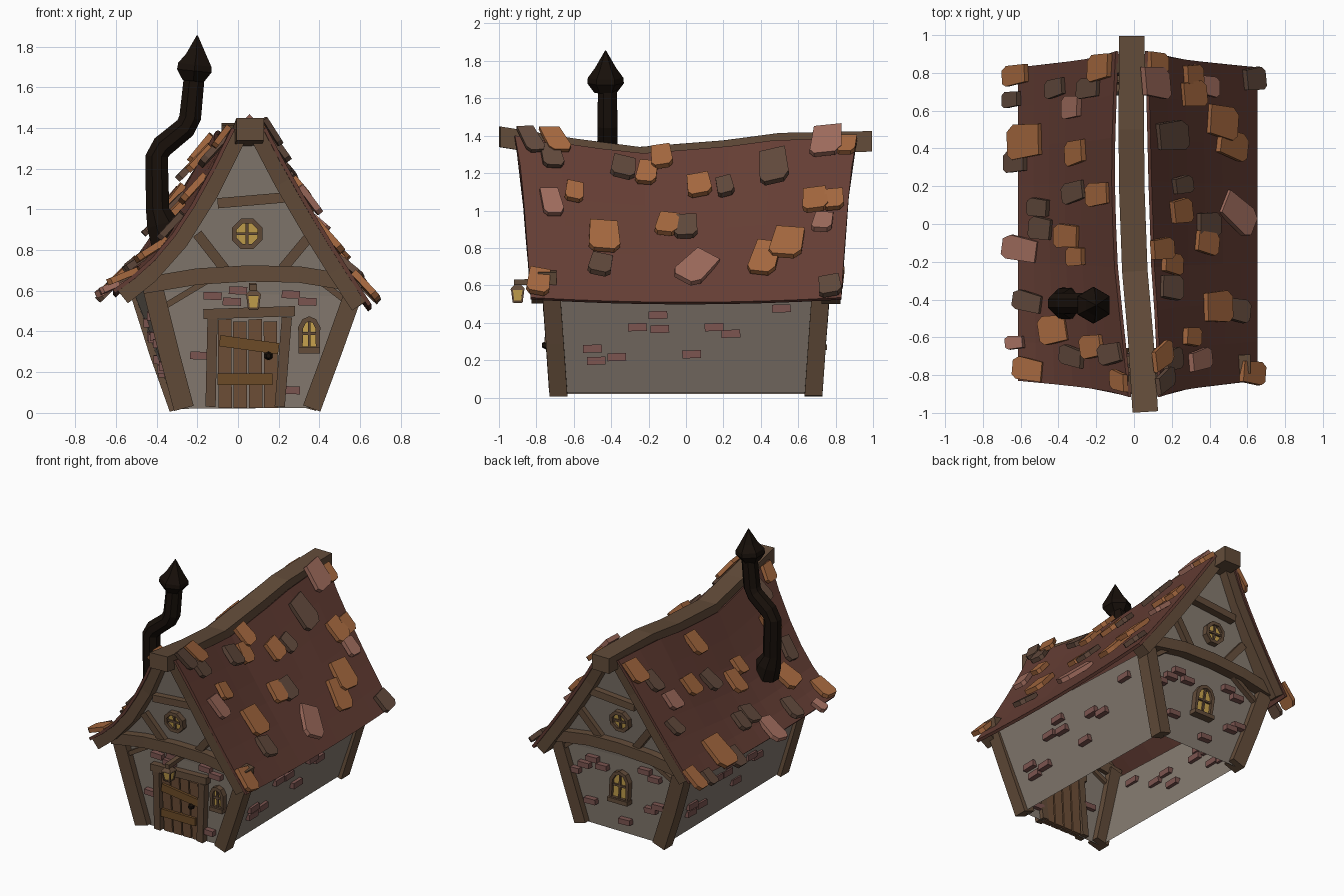
import bpy, bmesh, math, random
from mathutils import Vector as V

if "Cube" in bpy.data.objects:
    bpy.data.objects.remove(bpy.data.objects["Cube"])

random.seed(4)
COL = dict(wall=(.24, .2, .165), roof=(.13, .048, .035), wood=(.125, .073, .042), plank=(.16, .08, .04),
           strap=(.15, .07, .02), glass=(.6, .38, .08), dark=(.009, .005, .003), brick=(.2, .09, .08),
           orange=(.38, .14, .05), brown=(.12, .067, .045), pink=(.35, .15, .11))
MAT = {}
for k, c in COL.items():
    MAT[k] = bpy.data.materials.new(k)
    MAT[k].diffuse_color = (*c, 1)


def finish(name, bm, mat):
    bmesh.ops.recalc_face_normals(bm, faces=bm.faces)
    me = bpy.data.meshes.new(name)
    bm.to_mesh(me)
    bm.free()
    me.materials.append(MAT[mat])
    bpy.context.collection.objects.link(bpy.data.objects.new(name, me))


def loft(name, rings, mat, closed=False):
    """Skin a list of point rings, capping the ends unless the path is closed."""
    bm = bmesh.new()
    rs = [[bm.verts.new(p) for p in r] for r in rings]
    n = len(rs[0])
    for a, b in zip(rs, rs[1:] + rs[:1] if closed else rs[1:]):
        for i in range(n):
            bm.faces.new((a[i], a[(i + 1) % n], b[(i + 1) % n], b[i]))
    if not closed:
        bm.faces.new(rs[0])
        bm.faces.new(rs[-1])
    finish(name, bm, mat)


def tangents(pts, closed=False):
    n = len(pts)
    if closed:
        return [(pts[(i + 1) % n] - pts[i - 1]).normalized() for i in range(n)]
    return [(pts[min(i + 1, n - 1)] - pts[max(i - 1, 0)]).normalized() for i in range(n)]


def beam(name, pts, w, d, mat="wood", axis=V((0, 1, 0)), closed=False):
    """Rectangular bar along a path; d is measured along axis."""
    pts = [V(p) for p in pts]
    rings = []
    for p, t in zip(pts, tangents(pts, closed)):
        s = t.cross(axis).normalized() * w / 2
        u = axis * d / 2
        rings.append([p + s + u, p - s + u, p - s - u, p + s - u])
    loft(name, rings, mat, closed)


def tube(name, pts, radii, n, mat):
    pts = [V(p) for p in pts]
    rings = []
    for p, t, r in zip(pts, tangents(pts), radii):
        b = t.cross(V((0, 1, 0))).normalized() if abs(t.y) < .9 else V((1, 0, 0))
        c = t.cross(b)
        rings.append([p + (b * math.cos(a) + c * math.sin(a)) * r
                      for a in [math.tau * (i + .5) / n for i in range(n)]])
    loft(name, rings, mat)


def interp(tab, y):
    for (a, p), (b, q) in zip(tab, tab[1:]):
        if y <= b:
            return p + (q - p) * (y - a) / (b - a)
    return tab[-1][1]


RX = [(-1, .06), (-.6, .035), (-.2, .0), (.3, -.015), (1, -.012)]
RZ = [(-1, 1.45), (-.6, 1.385), (-.25, 1.34), (.2, 1.375), (.5, 1.415), (1, 1.425)]


def R(s, t, v):
    """Roof surface: side s, t from ridge to eave, v from front -1 to back 1."""
    y = v * (.915 - .085 * t ** .6)
    x0, z0 = interp(RX, y) + s * (.085 + .022 * (1 - v * v)), interp(RZ, y) - .035
    x1 = .655 if s > 0 else -.615
    z1 = (.51 if s > 0 else .58) + .025 * v * v
    sag = .02 if s > 0 else .07 - .05 * v
    return V((x0 + (x1 - x0) * t, y, z0 + (z1 - z0) * t - sag * math.sin(math.pi * t)))


def frame(s, t, v):
    d = (R(s, t + .02, v) - R(s, max(t - .02, 0), v)).normalized()
    a = (R(s, t, v + .02) - R(s, t, v - .02)).normalized()
    n = a.cross(d) * s
    return a, d, n if n.z > 0 else -n


def shift(g, z):
    """The back gable sits a little further left than the front one."""
    return min(.07, .02 + .09 * z) if g > 0 else 0


def G(g, x, z, off=0):
    """Point on a gable (g=-1 front, 1 back), leaning out with height."""
    return V((x - shift(g, z), g * (.68 + .07 * z + .08 * max(z - .6, 0) + off), z))


# roof sheets and ridge beam
T = [i / 6 for i in range(7)]
for s, nm in ((1, "right"), (-1, "left")):
    loft("roof_" + nm, [[R(s, t, v) for t in T] + [R(s, t, v) - frame(s, t, v)[2] * .02 for t in T[::-1]]
                        for v in [i / 4 - 1 for i in range(9)]], "roof")
beam("ridge_beam", [(interp(RX, y), y, interp(RZ, y) - .055) for y in (-.995, -.6, -.25, .2, .5, .995)],
     .135, .11, axis=V((0, 0, 1)))

# walls: one open shell with two gables following the roof
bm = bmesh.new()
gables = []
for g in (-1, 1):
    tops = []
    for s in (-1, 1):
        row = []
        for t in (.05, .3, .55, .78):
            p = R(s, t, g * .9) - frame(s, t, g * .9)[2] * .03
            row.append(G(g, p.x + shift(g, p.z), p.z))
        tops += row[::-1] if s < 0 else row
    o = [G(g, -.285, .02), G(g, -.445, .6)] + tops + [G(g, .595, .57), G(g, .38, .025)]
    o = [bm.verts.new(p) for p in o]
    bm.faces.new((o[0], o[1], o[-2], o[-1]))
    bm.faces.new(o[1:-1])
    gables.append(o)
f, b = gables
bm.faces.new((f[0], b[0], b[1], f[1]))
bm.faces.new((f[-1], f[-2], b[-2], b[-1]))
finish("walls", bm, "wall")


def pane(nm, g, x, z, path, fw):
    beam(nm + "_frame", [G(g, x + a, z + c, .01) for a, c in path], fw, .06, closed=True)
    loft(nm + "_glass", [[G(g, x + a, z + c, o) for a, c in path] for o in (-.01, .02)], "glass")
    w, h = max(p[0] for p in path), max(p[1] for p in path)
    beam(nm + "_bar_v", [G(g, x, z - h, .02), G(g, x, z + h, .02)], .014, .025)
    beam(nm + "_bar_h", [G(g, x - w, z, .02), G(g, x + w, z, .02)], .014, .025)


def arch_window(nm, g, x, z, w, h):
    path = [(-w, -h), (w, -h), (w, h * .4), (w * .6, h * .85), (0, h), (-w * .6, h * .85), (-w, h * .4)]
    pane(nm, g, x, z, path, .025)
    beam(nm + "_sill", [G(g, x - w * 1.25, z - h - .01, .02), G(g, x + w * 1.25, z - h - .01, .02)], .03, .07)


# timber frame and round window on both gables
for g, nm in ((-1, "front"), (1, "back")):
    for pts, w, d, off, part in (
            ([(-.266, .022), (-.34, .3), (-.425, .64)], .1, .095, 0, "post_left"),
            ([(.362, .022), (.465, .3), (.572, .6)], .09, .095, 0, "post_right"),
            ([(-.47, .625), (-.2, .67), (.05, .685), (.3, .68), (.61, .63)], .08, .1, .015, "cross_beam"),
            ([(-.1, 1.03), (.25, 1.06)], .05, .08, .01, "collar_beam"),
            ([(-.2, .88), (-.06, .7)], .05, .07, .005, "brace_left"),
            ([(.37, .89), (.22, .71)], .05, .07, .005, "brace_right"),
            ([(-.35, .53), (-.15, .65)], .03, .06, .005, "knee_left"),
            ([(.53, .55), (.4, .65)], .03, .06, .005, "knee_right")):
        beam(f"{nm}_{part}", [G(g, x, z, off) for x, z in pts], w, d)
    for s, sd in ((1, "right"), (-1, "left")):
        beam(f"{nm}_rafter_{sd}", [R(s, t, g * .93) - frame(s, t, g * .93)[2] * .055
                                   for t in (.0, .25, .5, .75, .97)], .08, .1)
    octo = [(.068 * math.cos(a), .068 * math.sin(a)) for a in [math.tau * (i + .5) / 8 for i in range(8)]]
    pane(nm + "_round_window", g, .045, .88, octo, .025)
arch_window("front_window", -1, .35, .39, .042, .072)
arch_window("back_window", 1, .07, .38, .065, .1)

# door
for i in range(4):
    x = -.068 + i * .075
    beam(f"door_plank_{i}", [G(-1, x + .005, .025), G(-1, x + .002, .46 - .01 * (i % 2))], .066, .05, "plank")
for nm, a, c, w in (("jamb_left", (-.135, .03), (-.125, .47), .05), ("jamb_right", (.205, .03), (.24, .47), .05),
                    ("lintel", (-.17, .485), (.28, .5), .05)):
    beam("door_" + nm, [G(-1, *a, .01), G(-1, *c, .01)], w, .08)
beam("door_strap_top", [G(-1, -.09, .355, .03), G(-1, .2, .315, .03)], .055, .03, "strap")
beam("door_strap_bottom", [G(-1, -.1, .165, .03), G(-1, .17, .165, .03)], .055, .03, "strap")
tube("door_knob", [G(-1, .15, .28, o) for o in (.02, .05, .07)], (.01, .022, .012), 6, "dark")

# lantern on its bracket
beam("lantern_bracket", [(.07, -.7, .625), (.075, -.92, .615)], .035, .03, axis=V((0, 0, 1)))
tube("lantern_glass", [(.076, -.9, .515), (.076, -.9, .58)], (.03, .044), 4, "glass")
tube("lantern_roof", [(.076, -.9, .575), (.076, -.9, .585), (.076, -.9, .61)], (.054, .05, .015), 4, "wood")
tube("lantern_base", [(.076, -.9, .505), (.076, -.9, .518)], (.03, .036), 4, "wood")
for i in range(4):
    dx, dy = (i % 2 - .5) * 2, (i // 2 - .5) * 2
    beam(f"lantern_bar_{i}", [(.076 + dx * .022, -.9 + dy * .022, .51), (.076 + dx * .031, -.9 + dy * .031, .58)],
         .01, .01)

# bent stove-pipe chimney
tube("chimney_pipe", [(x, -.42, z) for x, z in ((-.345, .84), (-.37, .93), (-.395, 1.0), (-.4, 1.26),
                                                (-.37, 1.31), (-.26, 1.4), (-.235, 1.45), (-.215, 1.65))],
     (.09, .085, .062, .06, .06, .058, .058, .055), 8, "dark")
tube("chimney_cap", [(x, -.43, z) for x, z in ((-.22, 1.63), (-.215, 1.68), (-.212, 1.71), (-.205, 1.76), (-.2, 1.855))],
     (.06, .098, .095, .058, .003), 6, "dark")

# exposed bricks: gables by (x, z), sides by (y, z)
FRONT = [(-.125, .573), (0, .6), (-.03, .545), (.26, .58), (.34, .545), (-.19, .28), (.26, .11)]
BACK = [(.3, .52), (.22, .48), (.36, .46), (-.2, .5), (-.12, .54), (-.24, .3), (-.18, .26), (.3, .2), (.44, .4), (.02, .12)]
SIDE = [(-.15, .44), (-.26, .375), (-.14, .365), (-.5, .26), (-.37, .215), (-.48, .195), (.15, .375), (.24, .34),
        (.03, .23), (.51, .475)]
for g, lst in ((-1, FRONT), (1, BACK)):
    for i, (x, z) in enumerate(lst):
        beam(f"gable_brick_{g}_{i}", [G(g, x - .045, z + .003, .005), G(g, x + .045, z, .005)], .038, .07, "brick")
for s in (1, -1):
    for i, (y, z) in enumerate(SIDE):
        y *= s
        k = (y + .72) / 1.44
        x = (.37 + .39 * z if s > 0 else -.28 - .28 * z) - shift(1, z) * k
        beam(f"side_brick_{s}_{i}", [(x, y - .05, z), (x, y + .05, z + .003)], .042, .05, "brick", V((1, 0, 0)))

# loose roof tiles: right side by (y, z), left side by (y, x); colour letter, size
RIGHT = [(-.72, 1.28, "b", 1), (-.7, 1.38, "o", 1), (-.6, 1.09, "o", .8), (-.72, 1.03, "p", 1), (-.34, 1.21, "b", 1),
         (-.13, 1.27, "o", .9), (-.21, 1.19, "o", .9), (-.44, .85, "o", 1.4), (-.46, .69, "b", 1), (-.1, .91, "o", .9),
         (0, .9, "b", 1), (.07, 1.12, "o", 1), (.21, 1.11, "b", .8), (.05, .68, "p", 1.4), (.47, 1.225, "b", 1.4),
         (.75, 1.36, "p", 1.3), (.86, 1.33, "o", .9), (.69, 1.04, "o", 1.1), (.79, 1.04, "o", .9), (.73, .92, "p", .8),
         (.42, .73, "o", 1.3), (.54, .81, "o", 1.3), (-.79, .6, "o", 1.1), (.77, .58, "b", .9), (-.83, 1.38, "b", 1)]
LEFT = [(.79, -.61, "o", 1), (.66, -.65, "b", .8), (.72, -.4, "b", .9), (.62, -.31, "p", .9), (.72, -.22, "b", .9),
        (.83, -.16, "o", 1.2), (.44, -.56, "o", 1.4), (.33, -.61, "b", 1), (.38, -.29, "o", 1), (.17, -.3, "b", .9),
        (.16, -.17, "o", 1), (.09, -.49, "b", .9), (-.02, -.48, "b", .9), (-.06, -.34, "o", 1), (-.17, -.29, "o", .8),
        (-.13, -.59, "p", 1.2), (-.41, -.55, "b", 1), (-.56, -.41, "o", 1.2), (-.65, -.2, "o", 1), (-.7, -.31, "b", 1),
        (-.69, -.1, "b", 1), (-.77, -.55, "o", 1), (-.63, -.62, "p", .6), (-.83, -.06, "o", .9)]
NAMES = dict(o="orange", b="brown", p="pink")
for s, lst in ((1, RIGHT), (-1, LEFT)):
    for i, (y, q, c, size) in enumerate(lst):
        v = y / .86
        t = min((j / 100 for j in range(104)), key=lambda t: abs((R(s, t, v).z if s > 0 else R(s, t, v).x) - q))
        v = y / (.915 - .085 * t ** .6)
        a, d, n = frame(s, t, v)
        r = random.uniform(-.22, .22) * s if (c, size) != ("p", 1.4) else .6
        a, d = a * math.cos(r) + d * math.sin(r), d * math.cos(r) - a * math.sin(r)
        d = (d + n * random.uniform(.1, .3)).normalized()
        n = a.cross(d) if a.cross(d).z > 0 else d.cross(a)
        w, h = .062 * size * random.uniform(.85, 1.1), .078 * size * random.uniform(.9, 1.1)
        ring = [R(s, t, v) + a * x * w + d * z * h + n * .012
                for x, z in ((-.85, -1), (.9, -1), (1, .6), (.6, 1), (-.7, 1), (-1, .7))]
        loft(f"roof_tile_{s}_{i}", [ring, [p + n * .032 for p in ring]], NAMES[c])

for m in bpy.data.materials:
    if m.users and not m.is_grease_pencil:
        m.use_nodes = True
        m.node_tree.nodes["Principled BSDF"].inputs["Base Color"].default_value = m.diffuse_color
